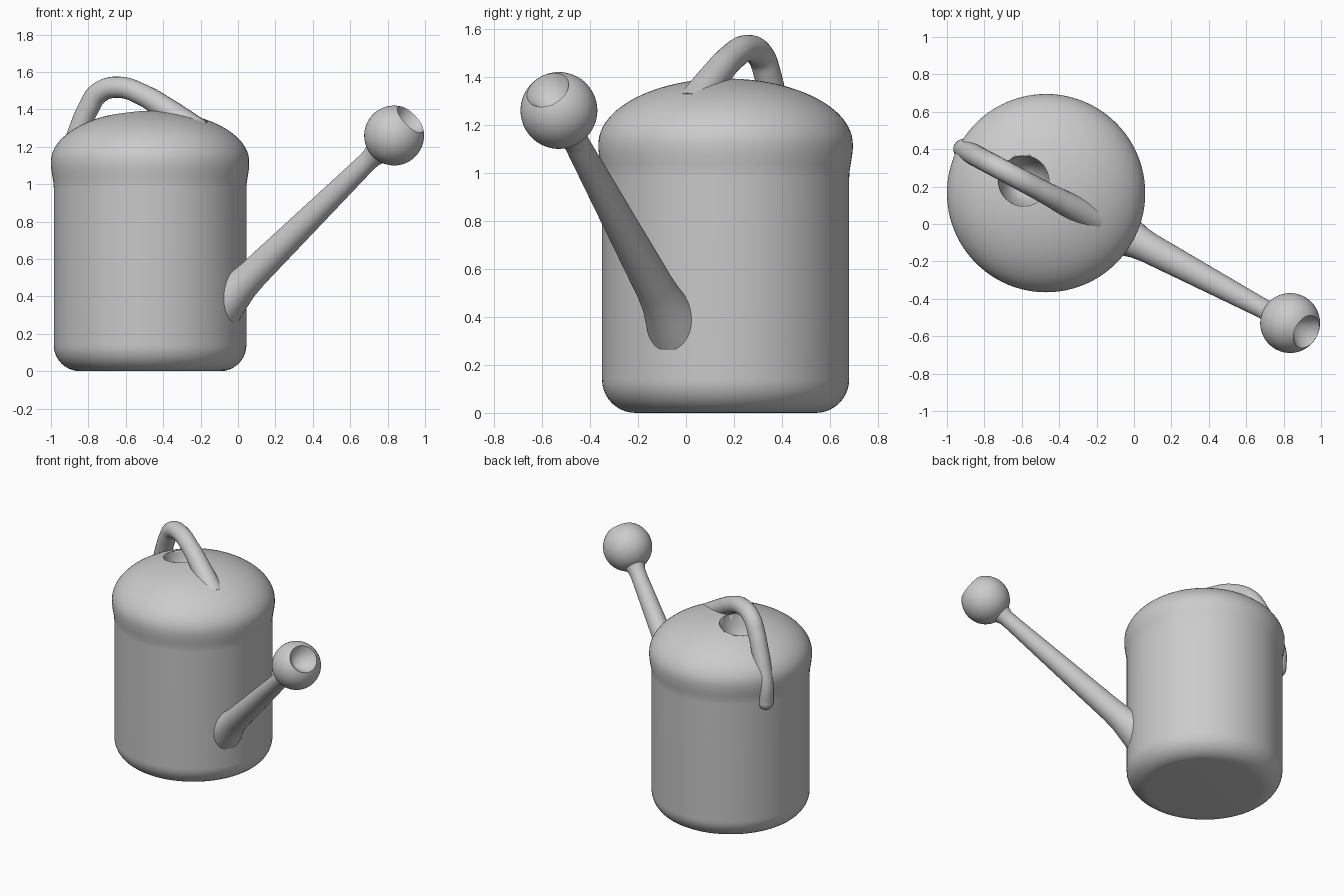
import bpy, bmesh, math
from mathutils import Vector

if "Cube" in bpy.data.objects:
    bpy.data.objects.remove(bpy.data.objects["Cube"])

CX, CY = -0.47, 0.165                     # body axis
OUT = Vector((0.883, -0.47, 0)).normalized()  # spout/handle plane direction


def pt(s, z):
    return Vector((CX, CY, 0)) + OUT * s + Vector((0, 0, z))


def finish(name, bm):
    bmesh.ops.remove_doubles(bm, verts=bm.verts, dist=1e-5)
    bmesh.ops.recalc_face_normals(bm, faces=bm.faces)
    me = bpy.data.meshes.new(name)
    bm.to_mesh(me)
    bm.free()
    ob = bpy.data.objects.new(name, me)
    bpy.context.collection.objects.link(ob)
    bpy.ops.object.select_all(action='DESELECT')
    bpy.context.view_layer.objects.active = ob
    ob.select_set(True)
    bpy.ops.object.shade_smooth_by_angle(angle=math.radians(40))
    return ob


def lathe(name, profile, origin, axis, n=96):
    """Spin (radius, height) points round an axis."""
    q = Vector(axis).to_track_quat('Z', 'Y')
    bm = bmesh.new()
    vs = [bm.verts.new(Vector(origin) + q @ Vector((r, 0, h))) for r, h in profile]
    es = [bm.edges.new(p) for p in zip(vs, vs[1:])]
    bmesh.ops.spin(bm, geom=vs + es, cent=origin, axis=Vector(axis),
                   angle=2 * math.pi, steps=n, use_merge=True)
    return finish(name, bm)


def arc(r, h, a, b, t0, t1, n):
    """Elliptical arc, centre (r, h), semi-axes a and b."""
    ts = [math.radians(t0 + (t1 - t0) * i / n) for i in range(n + 1)]
    return [(r + a * math.cos(t), h + b * math.sin(t)) for t in ts]


# body: rounded base, straight wall, slightly wider domed lid
profile = [(0, 0)] + arc(0.375, 0.14, 0.14, 0.14, -90, 0, 10)
profile += [(0.515, 0.98), (0.517, 1.01), (0.522, 1.04), (0.527, 1.07), (0.53, 1.10)]
profile += arc(0, 1.12, 0.53, 0.273, 0, 89, 24) + [(0, 1.393)]
body = lathe("can_body", profile, (CX, CY, 0), (0, 0, 1))

# filling hole: tapering pit in the lid
cutter = lathe("hole_cutter", [(0, 0.98), (0.135, 1.34), (0.135, 1.7), (0, 1.7)],
               (-0.59, 0.23, 0), (0, 0, 1), 64)
cutter.hide_render = True
cutter.hide_set(True)
cut = body.modifiers.new("filling_hole", 'BOOLEAN')
cut.object = cutter
cut.operation = 'DIFFERENCE'
cut.solver = 'EXACT'

# spout with ball-shaped head and conical mouth, spun as one piece
ball, root = pt(1.478, 1.26), pt(0.555, 0.46)
spout = [(0, -1.38), (0.125, -1.38), (0.105, -1.29), (0.09, -1.22), (0.082, -1.13),
         (0.078, -1.0), (0.053, -0.22), (0.055, -0.18)]
R, mouth = 0.16, 54.5
spout += arc(0, 0, R, R, -66, mouth, 28) + [(0, 0.0)]
lathe("spout_and_head", spout, ball, (ball - root).normalized(), 64)

# handle: arched tube over the lid, running down the back wall
path = [(0.30, 1.27, .075), (0.20, 1.335, .07), (0.09, 1.405, .063), (-0.04, 1.475, .058),
        (-0.19, 1.518, .057), (-0.31, 1.488, .057), (-0.377, 1.40, .057), (-0.425, 1.30, .057),
        (-0.47, 1.19, .055), (-0.50, 1.09, .053), (-0.498, 0.97, .053)]
cu = bpy.data.curves.new("handle", 'CURVE')
cu.dimensions = '3D'
cu.bevel_depth = 1.0
cu.bevel_resolution = 8
cu.use_fill_caps = True
sp = cu.splines.new('BEZIER')
sp.resolution_u = 8
sp.bezier_points.add(len(path) - 1)
for p, (s, z, r) in zip(sp.bezier_points, path):
    p.co = pt(s, z)
    p.radius = r
    p.handle_left_type = p.handle_right_type = 'AUTO'
sp.use_smooth = True
handle = bpy.data.objects.new("handle", cu)
bpy.context.collection.objects.link(handle)

# rounded lower end of the handle
bm = bmesh.new()
bmesh.ops.create_uvsphere(bm, u_segments=32, v_segments=16, radius=0.053)
bmesh.ops.translate(bm, verts=bm.verts, vec=pt(-0.498, 0.97))
finish("handle_end", bm)
